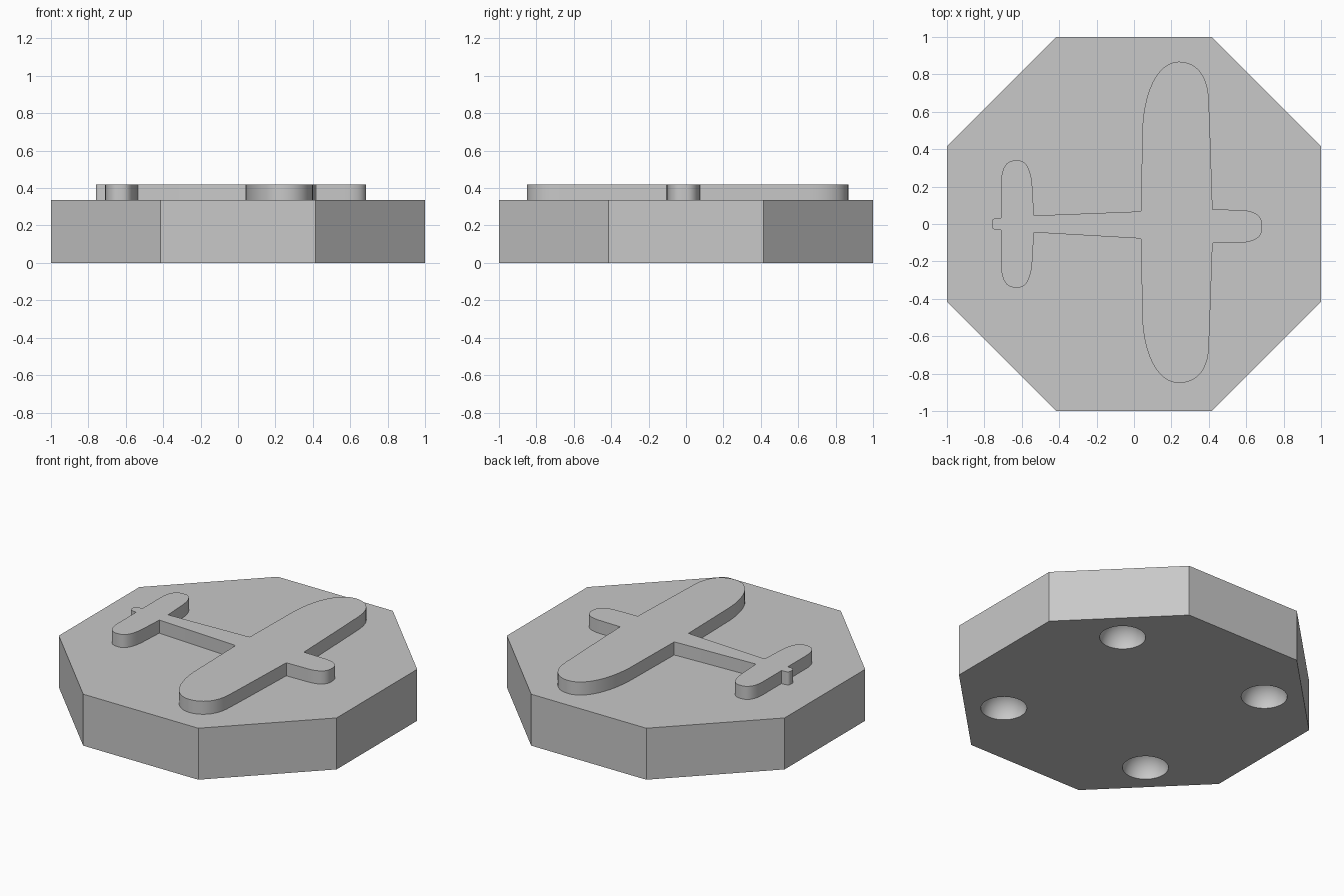
import bpy, bmesh, math
from mathutils import Vector
from mathutils.geometry import interpolate_bezier

if "Cube" in bpy.data.objects:
    bpy.data.objects.remove(bpy.data.objects["Cube"])

BASE_H, TOP_H = 0.335, 0.42

grey = bpy.data.materials.new("plain grey")
grey.use_nodes = True
grey.diffuse_color = (0.58, 0.58, 0.58, 1)
grey.node_tree.nodes["Principled BSDF"].inputs["Base Color"].default_value = (0.58, 0.58, 0.58, 1)


def prism(name, outline, z0, z1):
    """Extrude a flat outline between two heights."""
    bm = bmesh.new()
    face = bm.faces.new([bm.verts.new((x, y, z0)) for x, y in outline])
    new = bmesh.ops.extrude_face_region(bm, geom=[face])["geom"]
    verts = [v for v in new if isinstance(v, bmesh.types.BMVert)]
    bmesh.ops.translate(bm, verts=verts, vec=(0, 0, z1 - z0))
    bmesh.ops.recalc_face_normals(bm, faces=bm.faces)
    mesh = bpy.data.meshes.new(name)
    bm.to_mesh(mesh)
    bm.free()
    obj = bpy.data.objects.new(name, mesh)
    bpy.context.collection.objects.link(obj)
    mesh.materials.append(grey)
    return obj


def activate(obj):
    bpy.ops.object.select_all(action="DESELECT")
    obj.select_set(True)
    bpy.context.view_layer.objects.active = obj


def corner(a, c, b, pull=0.6, steps=12):
    """Rounded corner from a to b, drawn towards the sharp corner c."""
    a, b, c = Vector(a), Vector(b), Vector(c)
    pts = interpolate_bezier(a, a.lerp(c, pull), b.lerp(c, pull), b, steps)
    return [(p[0], p[1]) for p in pts]


def half_outline(nose_w, root_w, wing_tip, nose_y):
    """One side of the aeroplane, from nose to tail, for positive y."""
    pts = corner((0.685, nose_y), (0.685, nose_w), (0.56, nose_w), 0.65)
    pts += [(0.42, nose_w + 0.003), (0.408, 0.45)]
    # wing tip
    pts += corner((0.40, 0.66), (0.395, wing_tip), (0.24, wing_tip), 0.62)
    pts += corner((0.24, wing_tip), (0.065, wing_tip), (0.045, 0.52), 0.6)[1:]
    pts += [(0.037, root_w), (0.025, root_w - 0.003), (-0.535, 0.045)]
    # tailplane tip
    pts += corner((-0.543, 0.19), (-0.55, 0.34), (-0.62, 0.34), 0.65)
    pts += corner((-0.635, 0.34), (-0.71, 0.34), (-0.71, 0.22), 0.65)
    # rudder stub
    pts += [(-0.71, 0.033), (-0.738, 0.03)]
    pts += corner((-0.74, 0.03), (-0.76, 0.03), (-0.76, 0.01), 0.6, 5)
    return pts


# Octagonal base
radius = 1 / math.cos(math.pi / 8)
octagon = [(radius * math.cos(a), radius * math.sin(a))
           for a in (math.pi / 8 + i * math.pi / 4 for i in range(8))]
base = prism("octagonal_base", octagon, 0, BASE_H)

# Round sockets in the underside, one in each quarter
for sx in (-1, 1):
    for sy in (-1, 1):
        bpy.ops.mesh.primitive_uv_sphere_add(segments=48, ring_count=25, radius=0.136,
                                             location=(sx * 0.545, sy * 0.545, 0))
        cutter = bpy.context.object
        cutter.name = "socket_cutter"
        cutter.hide_render = True
        cutter.data.materials.append(grey)
        activate(base)
        cut = base.modifiers.new("socket", "BOOLEAN")
        cut.operation, cut.solver, cut.object = "DIFFERENCE", "EXACT", cutter
        bpy.ops.object.modifier_apply(modifier=cut.name)
        bpy.data.objects.remove(cutter)

# Raised aeroplane emblem
left = half_outline(0.075, 0.07, 0.868, -0.005)
right = half_outline(0.10, 0.08, 0.85, 0.022)
outline = left + [(x, -y) for x, y in reversed(right)]
emblem = prism("aeroplane_emblem", outline, BASE_H - 0.005, TOP_H)

for obj in (base, emblem):
    activate(obj)
    bpy.ops.object.shade_smooth_by_angle(angle=math.radians(30))
